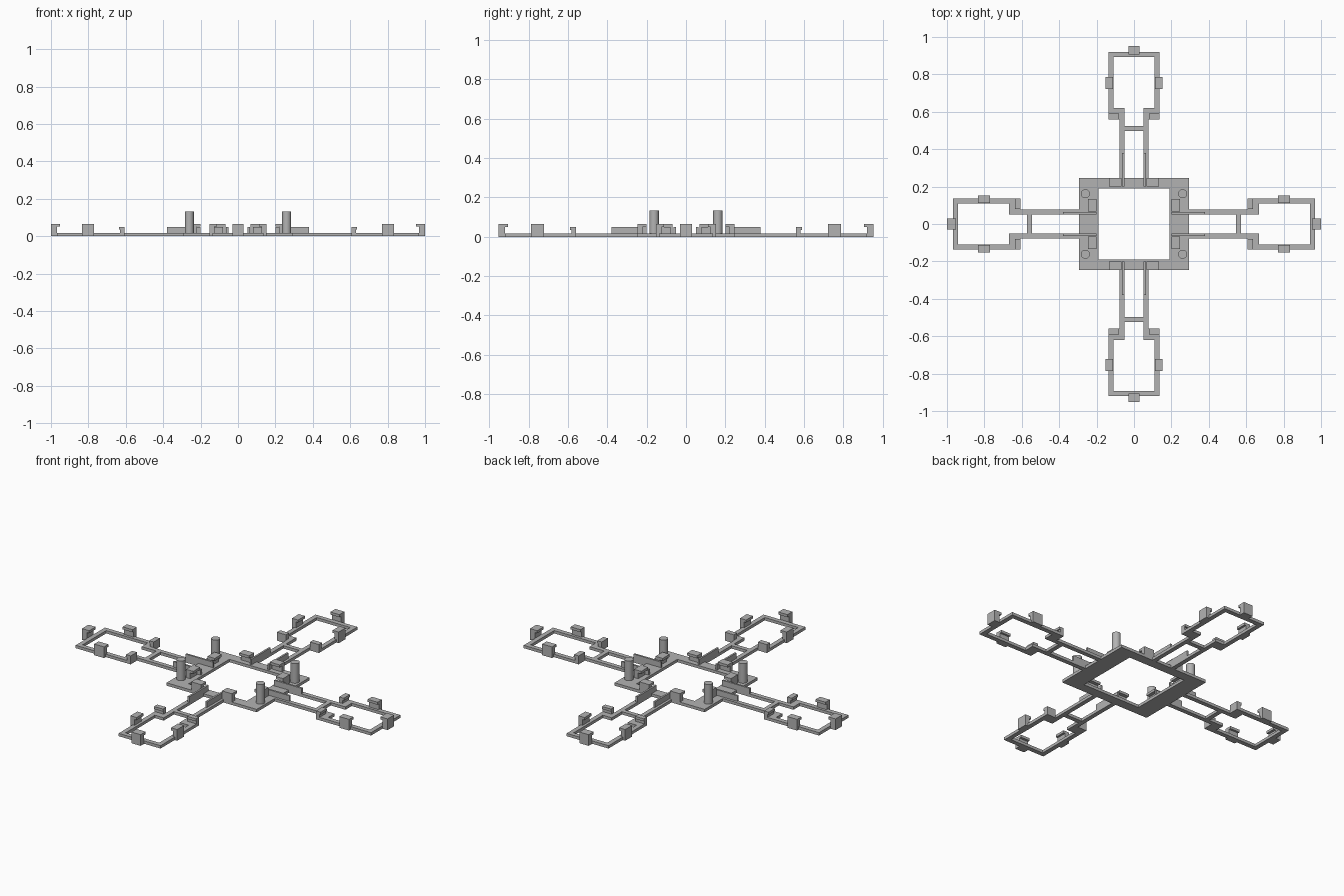
import bpy, bmesh
from math import pi
from mathutils import Vector, Matrix

cube = bpy.data.objects.get("Cube")
if cube:
    bpy.data.objects.remove(cube, do_unlink=True)

GREY = (0.45, 0.45, 0.45, 1)
grey = bpy.data.materials.new("plain grey")
grey.use_nodes = True
grey.diffuse_color = GREY
grey.node_tree.nodes["Principled BSDF"].inputs["Base Color"].default_value = GREY

T = 0.017      # plate thickness
CLIP = 0.066   # tall clip height
LOW = 0.05     # low wall and small clip height


def finish(name, bm, angle=0, shift=0, mirror=True):
    """Turn a bmesh into an object, mirrored locally, then placed round the hub."""
    bmesh.ops.recalc_face_normals(bm, faces=bm.faces)
    # open the seam on the mirror plane
    if mirror:
        seam = [f for f in bm.faces if all(abs(v.co.x) < 1e-5 for v in f.verts)]
        bmesh.ops.delete(bm, geom=seam, context="FACES")
    mesh = bpy.data.meshes.new(name)
    bm.to_mesh(mesh)
    bm.free()
    mesh.materials.append(grey)
    ob = bpy.data.objects.new(name, mesh)
    bpy.context.collection.objects.link(ob)
    if mirror:
        ob.modifiers.new("mirror", "MIRROR").use_axis[0] = True
    ob.rotation_euler.z = angle
    ob.location = Matrix.Rotation(angle, 3, "Z") @ Vector((0, shift, 0))
    return ob


def prism(name, outline, lo, hi, axis="z", **place):
    """Extrude a flat outline along an axis from lo to hi."""
    def point(p, d):
        return {"z": (p[0], p[1], d), "x": (d, p[0], p[1]), "y": (p[0], d, p[1])}[axis]
    bm = bmesh.new()
    low = [bm.verts.new(point(p, lo)) for p in outline]
    high = [bm.verts.new(point(p, hi)) for p in outline]
    bm.faces.new(low)
    bm.faces.new(high)
    for i in range(len(low)):
        j = (i + 1) % len(low)
        bm.faces.new((low[i], low[j], high[j], high[i]))
    return finish(name, bm, **place)


def rect(x0, y0, x1, y1):
    return [(x0, y0), (x1, y0), (x1, y1), (x0, y1)]


def hook(inner, stem, outer, top, base=0.0, cap=0.015):
    """Clip profile: upright stem with a cap that overhangs inwards."""
    return [(stem, base), (outer, base), (outer, top), (inner, top),
            (inner, top - cap), (stem, top - cap)]


# Central plate with a square opening
prism("hub_plate", [(0, -.247), (.295, -.247), (.295, .247), (0, .247),
                    (0, .19), (.19, .19), (.19, -.19), (0, -.19)], 0, T)

# Upright round pins at the hub corners
for side, x in (("left", .26), ("right", -.26)):
    for end, y in (("front", -.162), ("back", .162)):
        bm = bmesh.new()
        bmesh.ops.create_cone(bm, cap_ends=True, segments=32, radius1=.024,
                              radius2=.024, depth=.133,
                              matrix=Matrix.Translation((x, y, .0665)))
        pin = finish(f"{end}_{side}_pin", bm, mirror=False)
        bpy.ops.object.select_all(action="DESELECT")
        pin.select_set(True)
        bpy.context.view_layer.objects.active = pin
        bpy.ops.object.shade_smooth_by_angle()

# Four arms; the side pair sits further out than the front and back pair
arms = (("back", 0, 0), ("right", pi / 2, .047), ("front", pi, 0), ("left", -pi / 2, .047))
for arm, angle, shift in arms:
    out = dict(angle=angle, shift=shift)
    near = dict(angle=angle)

    # Rails, shoulders and end frame in one outline
    prism(arm + "_arm_frame", [(.052, .247), (.078, .247), (.078, .56), (.137, .56),
                               (.137, .92), (0, .92), (0, .893), (.11, .893),
                               (.11, .62), (.052, .62)], 0, T, **out)
    prism(arm + "_crossbar", rect(0, .498, .052, .524), 0, T, **out)

    # Clips round the end frame
    prism(arm + "_end_clip", hook(.906, .92, .953, CLIP), 0, .03, "x", **out)
    prism(arm + "_side_clips", hook(.113, .125, .153, CLIP), .723, .787, "y", **out)
    prism(arm + "_shoulder_clips", hook(.59, .583, .56, LOW, T), .079, .137, "x", **out)

    # Low walls along the rails and clips on the hub edge
    prism(arm + "_rail_walls", rect(.052, .2, .063, .38), T, LOW, **near)
    prism(arm + "_hub_clips", hook(.2, .22, .247, CLIP, T), .068, .133, "x", **near)
